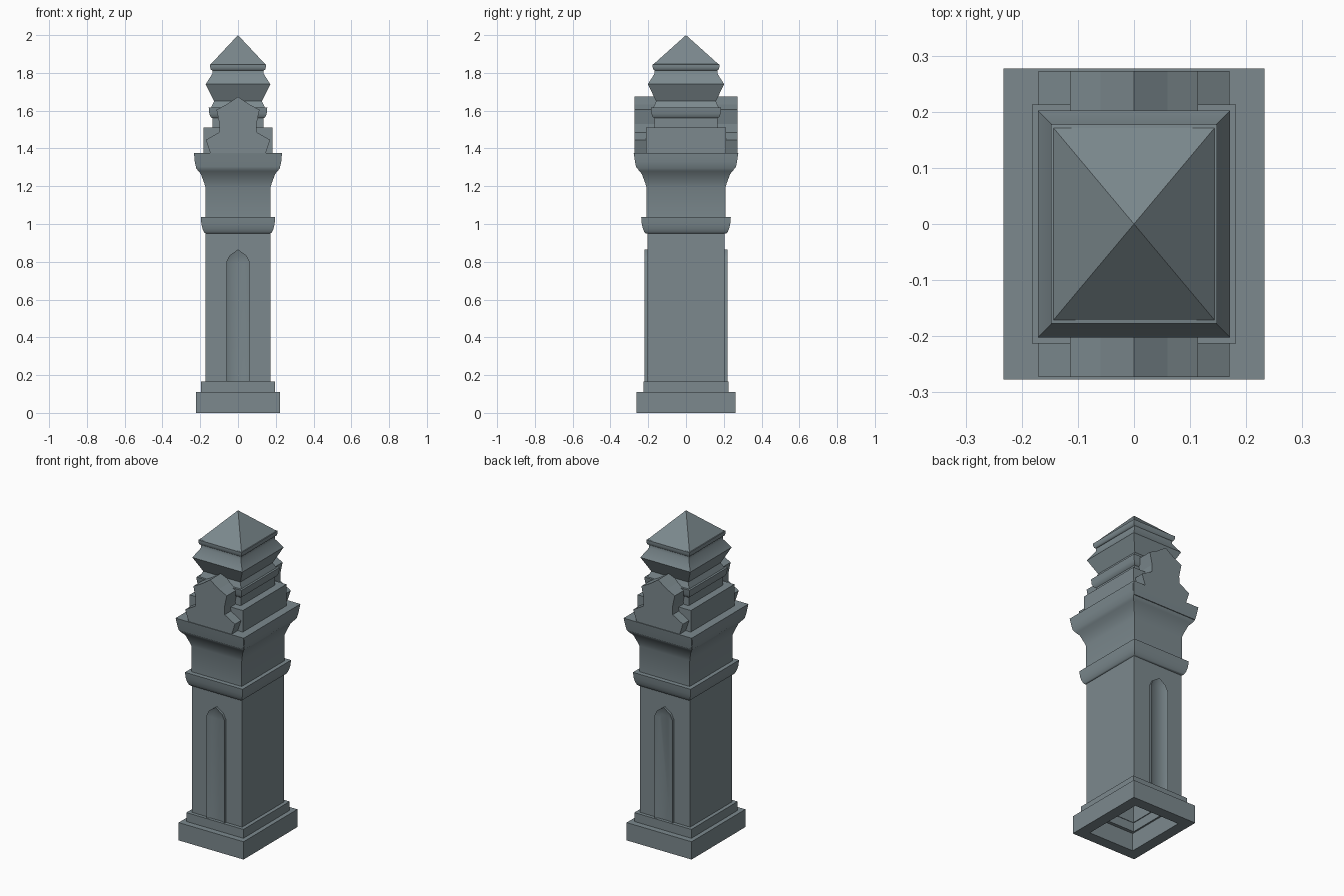
import bpy, bmesh, math

cube = bpy.data.objects.get("Cube")
if cube:
    bpy.data.objects.remove(cube, do_unlink=True)

stone = bpy.data.materials.new("slate_grey_stone")
stone.use_nodes = True
colour = (0.2, 0.25, 0.27, 1)
stone.diffuse_color = colour
stone.node_tree.nodes["Principled BSDF"].inputs["Base Color"].default_value = colour


def finish(name, bm, smooth=True):
    bmesh.ops.recalc_face_normals(bm, faces=bm.faces)
    mesh = bpy.data.meshes.new(name)
    bm.to_mesh(mesh)
    bm.free()
    mesh.materials.append(stone)
    ob = bpy.data.objects.new(name, mesh)
    bpy.context.collection.objects.link(ob)
    if smooth:
        bpy.ops.object.select_all(action='DESELECT')
        ob.select_set(True)
        bpy.context.view_layer.objects.active = ob
        bpy.ops.object.shade_smooth_by_angle(angle=math.radians(40))
    return ob


def tier(name, profile, extra, smooth=True, closed=False):
    """Rectangular loft: profile of (half width, z); depth is half width + extra."""
    bm = bmesh.new()
    rings = []
    for w, z in profile:
        d = w + extra
        rings.append([bm.verts.new((sx * w, sy * d, z))
                      for sx, sy in ((-1, -1), (1, -1), (1, 1), (-1, 1))])
    pairs = list(zip(rings, rings[1:]))
    if closed:
        pairs.append((rings[-1], rings[0]))
    for a, b in pairs:
        for i in range(4):
            j = (i + 1) % 4
            bm.faces.new((a[i], a[j], b[j], b[i]))
    if not closed:
        bm.faces.new(rings[0])
        bm.faces.new(rings[-1])
    return finish(name, bm, smooth)


def mirrored(half):
    return half + [(-x, z) for x, z in reversed(half) if x > 0]


# Hollow base steps
tier("base_block", [(0.222, 0), (0.222, 0.11), (0.155, 0.11), (0.155, 0)], 0.041, False, True)
tier("base_step", [(0.195, 0.11), (0.195, 0.165), (0.145, 0.165), (0.145, 0.11)], 0.031, False, True)

# Shaft, open underneath with inner walls
tier("shaft", [(0.172, 0.165), (0.172, 0.96), (0.14, 0.96), (0.14, 0.165)], 0.033, True, True)

# Mouldings and flared cornice
tier("lower_moulding", [(0.172, 0.95), (0.18, 0.956), (0.188, 0.975), (0.194, 1.0),
                        (0.197, 1.036), (0.172, 1.036)], 0.04)
tier("neck_and_cornice", [(0.172, 1.03), (0.172, 1.195), (0.18, 1.22), (0.197, 1.265),
                          (0.21, 1.28), (0.221, 1.295), (0.229, 1.33), (0.233, 1.377)], 0.044 - 0.007)
tier("cornice_cap", [(0.22, 1.3), (0.226, 1.33), (0.233, 1.377)], 0.044)
tier("upper_block", [(0.182, 1.37), (0.182, 1.51)], 0.031, False)

# Stepped turret and pyramid roof
tier("turret", [(0.136, 1.5), (0.136, 1.56), (0.146, 1.568), (0.152, 1.585), (0.155, 1.617),
                (0.142, 1.617), (0.127, 1.65), (0.171, 1.74), (0.136, 1.795),
                (0.136, 1.82)], 0.031)
tier("roof_eave", [(0.136, 1.812), (0.144, 1.818), (0.148, 1.832), (0.148, 1.845),
                   (0.138, 1.848)], 0.029)
bm = bmesh.new()
apex = bm.verts.new((0, 0, 2))
rim = [bm.verts.new((sx * 0.145, sy * 0.173, 1.845))
       for sx, sy in ((-1, -1), (1, -1), (1, 1), (-1, 1))]
for i in range(4):
    bm.faces.new((rim[i], rim[(i + 1) % 4], apex))
bm.faces.new(rim)
finish("pyramid_roof", bm, False)

# Gables and pointed niches on the front and back
gable = mirrored([(0.145, 1.37), (0.17, 1.445), (0.1, 1.485), (0.098, 1.53),
                  (0.114, 1.605), (0.06, 1.633), (0, 1.674)])
arch = [(0.061, 0.165), (0.061, 0.8), (0.045, 0.833), (0, 0.865)]
inner = [(0.036, 0.165), (0.036, 0.79), (0.024, 0.812), (0, 0.83)]


def strip(bm, a, b):
    for i in range(len(a) - 1):
        bm.faces.new((a[i], a[i + 1], b[i + 1], b[i]))


for side, label in ((-1, "front"), (1, "back")):
    bm = bmesh.new()
    near = [bm.verts.new((x, side * 0.273, z)) for x, z in gable]
    far = [bm.verts.new((x, side * 0.15, z)) for x, z in gable]
    strip(bm, near + near[:1], far + far[:1])
    bm.faces.new(near)
    bm.faces.new(far)
    finish(label + "_gable", bm, False)

    # Raised lancet frame sloping in to a sunk panel
    bm = bmesh.new()
    loops = [[bm.verts.new((x, side * y, z)) for x, z in mirrored(path)]
             for path, y in ((arch, 0.2), (arch, 0.219), (inner, 0.207))]
    strip(bm, loops[0], loops[1])
    strip(bm, loops[1], loops[2])
    bm.faces.new(loops[2])
    bm.faces.new(loops[0])
    bm.faces.new([loops[k][0] for k in range(3)] + [loops[k][-1] for k in (2, 1, 0)])
    finish(label + "_lancet_niche", bm)
